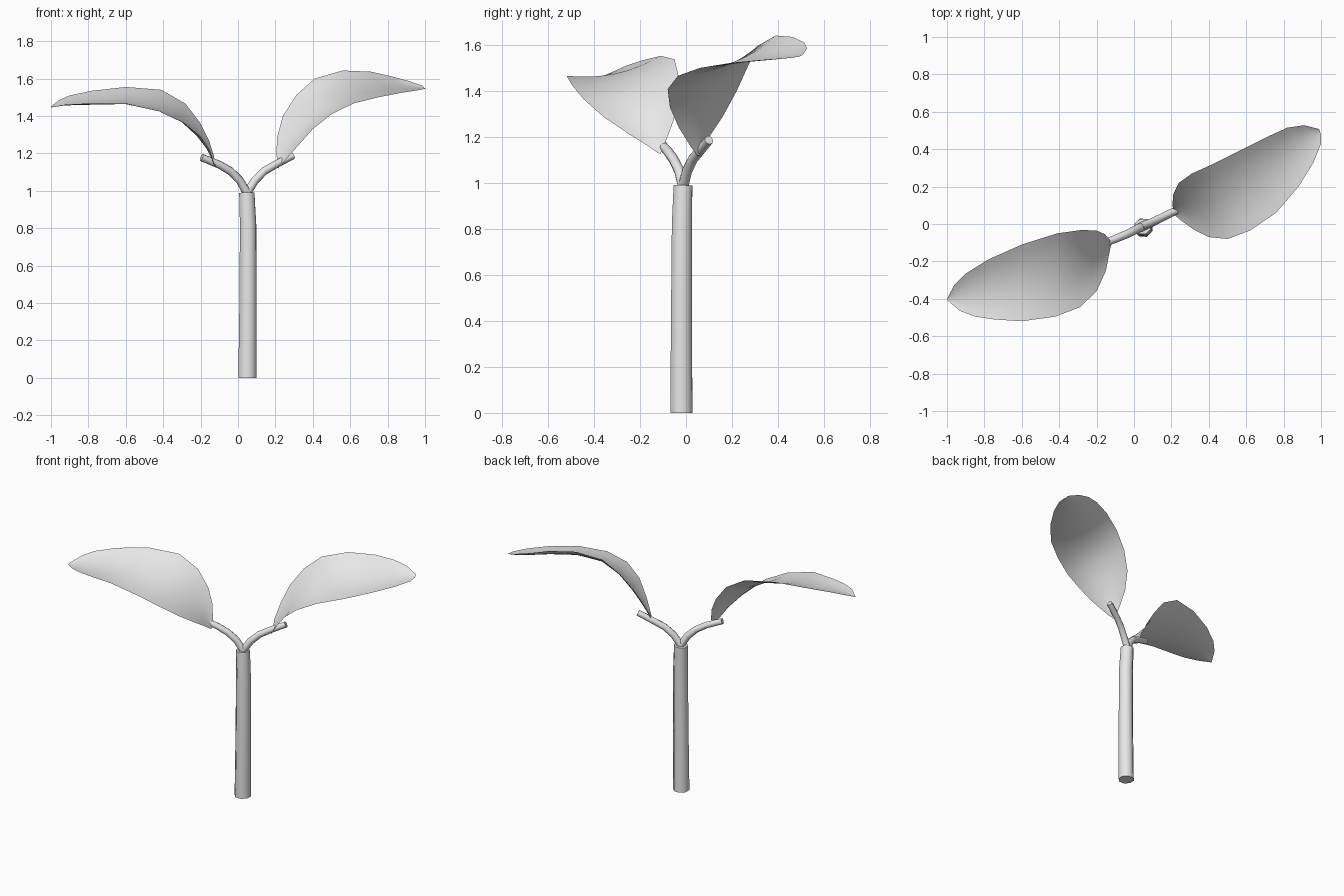
import bpy, bmesh, math
from mathutils import Vector

if "Cube" in bpy.data.objects:
    bpy.data.objects.remove(bpy.data.objects["Cube"])

gray = bpy.data.materials.new("plain_gray")
gray.diffuse_color = (0.8, 0.8, 0.8, 1)
gray.use_nodes = True
gray.node_tree.nodes["Principled BSDF"].inputs["Base Color"].default_value = gray.diffuse_color


def finish(name, bm, angle):
    bmesh.ops.remove_doubles(bm, verts=bm.verts, dist=0.0005)
    mesh = bpy.data.meshes.new(name)
    bm.to_mesh(mesh)
    bm.free()
    mesh.materials.append(gray)
    obj = bpy.data.objects.new(name, mesh)
    bpy.context.collection.objects.link(obj)
    bpy.ops.object.select_all(action='DESELECT')
    obj.select_set(True)
    bpy.context.view_layer.objects.active = obj
    bpy.ops.object.shade_smooth_by_angle(angle=math.radians(angle))


def tube(name, path, radii, sides=8):
    """Capped round tube through the path points."""
    pts = [Vector(p) for p in path]
    bm = bmesh.new()
    rings = []
    for i, p in enumerate(pts):
        d = (pts[min(i + 1, len(pts) - 1)] - pts[max(i - 1, 0)]).normalized()
        u = d.cross(Vector((0.4, -1, 0))).normalized()
        v = d.cross(u)
        rings.append([bm.verts.new(p + radii[i] * (u * math.cos(a) + v * math.sin(a)))
                      for a in (math.tau * k / sides for k in range(sides))])
    for a, b in zip(rings, rings[1:]):
        for k in range(sides):
            n = (k + 1) % sides
            bm.faces.new((a[k], a[n], b[n], b[k]))
    bm.faces.new(rings[0][::-1])
    bm.faces.new(rings[-1])
    bmesh.ops.recalc_face_normals(bm, faces=bm.faces)
    finish(name, bm, 50)


def leaf(name, front, back, dip, cols=8):
    """Cupped sheet stretched between a front edge and a back edge."""
    bm = bmesh.new()
    rows = []
    last = len(front) - 1
    for i in range(last + 1):
        f, b = Vector(front[i]), Vector(back[i])
        lo, hi = max(i - 1, 0), min(i + 1, last)
        along = (Vector(front[hi]) + Vector(back[hi])) - (Vector(front[lo]) + Vector(back[lo]))
        n = along.cross(b - f)
        n = n.normalized() if n.length > 1e-6 else Vector((0, 0, 1))
        if n.z < 0:
            n.negate()
        depth = dip * min(1, (b - f).length / 0.35)
        rows.append([bm.verts.new(f.lerp(b, t) - n * depth * 4 * t * (1 - t))
                     for t in (k / cols for k in range(cols + 1))])
    for p, q in zip(rows, rows[1:]):
        for k in range(cols):
            bm.faces.new((p[k], q[k], q[k + 1], p[k + 1]))
    bmesh.ops.recalc_face_normals(bm, faces=bm.faces)
    if sum(f.normal.z for f in bm.faces) < 0:
        bmesh.ops.reverse_faces(bm, faces=bm.faces)
    finish(name, bm, 80)


# Main stem and the two forking stalks
tube("stem", [(0.05, -0.02, 0), (0.053, -0.02, 0.4), (0.054, -0.018, 0.82), (0.047, -0.013, 0.99)],
     [0.052, 0.049, 0.047, 0.044])
tube("right_stalk", [(0.045, -0.012, 0.985), (0.09, 0.005, 1.055), (0.14, 0.03, 1.105),
                     (0.2, 0.06, 1.14), (0.293, 0.1, 1.188)], [0.024, 0.023, 0.022, 0.021, 0.02])
tube("left_stalk", [(0.05, -0.012, 0.985), (0.01, -0.03, 1.055), (-0.04, -0.055, 1.105),
                    (-0.1, -0.08, 1.14), (-0.195, -0.115, 1.178)], [0.024, 0.023, 0.022, 0.021, 0.02])

# Leaves, each listed from base to tip
leaf("right_leaf",
     [(0.215, 0.05, 1.12), (0.25, 0.02, 1.16), (0.32, -0.03, 1.24), (0.4, -0.07, 1.33),
      (0.5, -0.08, 1.41), (0.62, -0.035, 1.468), (0.76, 0.06, 1.502), (0.88, 0.2, 1.525),
      (0.96, 0.33, 1.537), (1.0, 0.43, 1.545), (1.0, 0.48, 1.55)],
     [(0.215, 0.06, 1.12), (0.205, 0.10, 1.2), (0.21, 0.16, 1.29), (0.24, 0.22, 1.4),
      (0.31, 0.27, 1.51), (0.41, 0.315, 1.6), (0.56, 0.39, 1.643), (0.71, 0.465, 1.637),
      (0.82, 0.515, 1.612), (0.91, 0.528, 1.588), (0.99, 0.508, 1.56)], 0.035)
leaf("left_leaf",
     [(-0.125, -0.12, 1.13), (-0.135, -0.17, 1.165), (-0.15, -0.25, 1.215), (-0.2, -0.36, 1.29),
      (-0.29, -0.445, 1.365), (-0.42, -0.495, 1.425), (-0.6, -0.52, 1.468), (-0.75, -0.51, 1.468),
      (-0.85, -0.495, 1.465), (-0.93, -0.465, 1.46), (-1.0, -0.405, 1.445)],
     [(-0.12, -0.11, 1.13), (-0.13, -0.085, 1.19), (-0.155, -0.055, 1.27), (-0.2, -0.035, 1.36),
      (-0.28, -0.032, 1.465), (-0.41, -0.05, 1.54), (-0.6, -0.11, 1.555), (-0.78, -0.19, 1.535),
      (-0.9, -0.265, 1.51), (-0.96, -0.325, 1.483), (-1.0, -0.4, 1.45)], 0.035)
